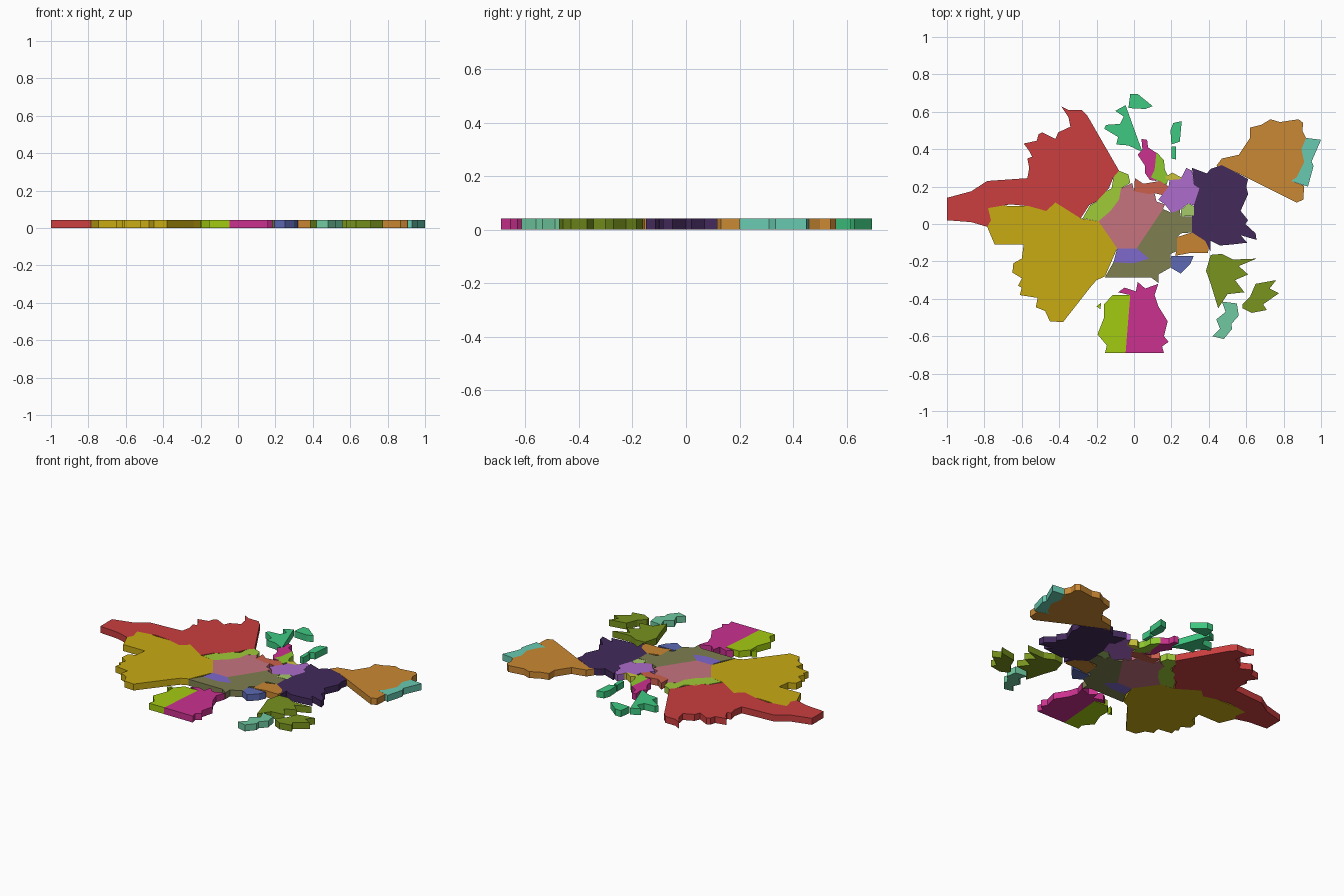
import bpy, bmesh

H = 0.042  # plate thickness


def paint(rgb):
    mat = bpy.data.materials.new("paint")
    mat.diffuse_color = [((c / 255 + .055) / 1.055) ** 2.4 for c in rgb] + [1]
    return mat


def region(name, rgb, *outlines):
    """Extrude one or more flat outlines (x, y, x, y ... in hundredths) into a plate."""
    bm = bmesh.new()
    for n in outlines:
        bm.faces.new([bm.verts.new((x / 100, y / 100, 0)) for x, y in zip(n[::2], n[1::2])])
    out = bmesh.ops.extrude_face_region(bm, geom=bm.faces[:])
    top = [v for v in out["geom"] if isinstance(v, bmesh.types.BMVert)]
    bmesh.ops.translate(bm, verts=top, vec=(0, 0, H))
    bmesh.ops.recalc_face_normals(bm, faces=bm.faces[:])
    mesh = bpy.data.meshes.new(name)
    bm.to_mesh(mesh)
    bm.free()
    mesh.materials.append(paint(rgb))
    bpy.context.collection.objects.link(bpy.data.objects.new(name, mesh))


# Large western regions
region("northwest_region", (203, 63, 64),
       [-100, 14, -87, 17.5, -78.5, 23, -57, 24.5, -56, 30, -57, 35, -54.5, 36, -56, 39,
        -59, 43, -52, 44.5, -51, 48, -49, 49, -42, 45.5, -40.5, 49, -34, 52, -35, 57,
        -39, 63, -35, 61, -28, 61, -25, 58, -8, 28.5, -11, 25, -13.5, 19, -20, 12,
        -24, 10, -28.5, 3, -42, 11.5, -47, 7, -56, 9.5, -66, 10.5, -78, 8.5,
        -76.5, 2, -78.5, -1.5, -87, 1, -100, 2])
region("southwest_region", (200, 171, 20),
       [-78, 8.5, -73, 10.5, -66, 9.5, -56, 9.5, -47, 7, -42, 11.5, -28.5, 3, -19, 1.5,
        -9, -13, -15.5, -28, -20, -30, -23.5, -34, -30.5, -43, -38, -52.5, -45, -52,
        -47.5, -46.5, -52.5, -44.5, -51.5, -39.5, -61, -38, -60, -34, -62, -33, -60, -29,
        -65, -26, -64.5, -21, -60, -18.5, -59, -11, -74.5, -11, -78.5, -1.5, -76.5, 2])

# Central cluster
region("west_strip", (160, 203, 56),
       [-27.5, 3, -23.5, 10, -20, 12, -18, 16, -12, 19, -11, 25, -8, 28.5, -3, 26.5,
        -2, 22, -7, 19, -8, 13, -12.5, 7, -19, 1.5])
region("central_west", (198, 116, 127),
       [-19, 1.5, -12.5, 7, -8, 13, -7, 19, -1, 22, 0, 17.5, 8, 16, 11, 16.5, 12, 12,
        16.5, 10.5, 15.5, 8, 1.5, -13, -9, -13])
region("central_east", (126, 127, 80),
       [15.5, 8, 20, 6, 24.5, 7.5, 25, 4, 31, 4, 31, -4.5, 25, -5, 23, -7, 23, -14.5,
        19.5, -16, 20, -23, 13, -27, 13, -31.5, 9, -28.5, -15.5, -28.5, -11, -20.5,
        0, -21, 8, -18.5, 1.5, -13])
region("central_wedge", (126, 104, 204),
       [-9, -13, 1.5, -13, 8, -18.5, 0, -21, -11, -20.5])
region("coral_patch", (203, 96, 76),
       [0, 17.5, .5, 24.5, 5, 21.5, 14, 23, 18.5, 20, 15, 15.5, 11, 16.5, 8, 16])
region("violet_patch", (173, 108, 203),
       [18.5, 20, 19, 23.5, 25, 24, 28, 30, 31, 28.5, 32, 21, 35, 19, 32, 10, 29, 11,
        24.5, 7.5, 20, 6, 16.5, 10.5, 13, 13, 15, 15.5])
region("pale_green_patch", (165, 200, 106), [25, 7.5, 29, 11, 32, 9.5, 32, 4.5, 25, 4])
region("yellow_patch", (203, 194, 58),
       [16.5, 25, 20.5, 27.5, 25, 25, 28, 27.5, 25, 24, 19, 23])
region("lime_patch", (141, 201, 46),
       [12, 38.5, 16, 34, 16.5, 29, 18.5, 25, 17.5, 21, 14, 22.5, 9, 25, 11, 29])
region("magenta_patch", (203, 49, 143),
       [4, 45.5, 7, 45, 7.5, 41, 12, 38, 11, 29, 12, 23, 8.5, 23.5, 6, 27, 6, 31,
        2, 37, 4.5, 40])

# Northern islands
region("north_islands", (63, 201, 130),
       [-4.5, 63.5, 4.5, 38.5, -3, 42, -9.5, 42.5, -8.5, 46.5, -16, 51, -15, 53,
        -7.5, 53.5, -5.5, 57.5, -10, 60.5],
       [-2, 69.5, 2, 69.5, 10, 63, 6, 61.5, -3, 62],
       [21, 54, 25.5, 55, 24.5, 44, 20, 42.5, 19.5, 50],
       [20, 41.5, 22.5, 41.5, 22.5, 34.5, 20, 35])

# Eastern regions
region("east_region", (67, 42, 91),
       [31, 30, 39, 27, 41, 29.5, 47, 31.5, 52, 29, 61, 24, 60, 20, 61, 16, 57, 7,
        61, 2, 59.5, 0, 65, -5, 65.5, -8.5, 57, -6, 60.5, -10, 52, -11, 46, -11.5,
        41, -9, 41, -15, 38, -9, 31, -4.5, 31, 4, 32, 10, 35, 19, 32, 21])
region("southeast_orange", (201, 134, 50),
       [23, -7, 31, -4.5, 38, -9, 40, -13, 39.5, -15.5, 30, -15.5, 22, -17, 23, -13])
region("southeast_blue", (92, 106, 180),
       [20, -17, 32, -17, 30, -21.5, 25, -26.5, 19, -23])
region("far_east_region", (202, 136, 51),
       [44, 31, 47, 35, 56, 37, 62, 46, 62, 51.5, 68, 53, 73, 56, 78, 54.5, 88, 56,
        90.5, 54, 90, 50, 92, 46, 89.5, 40, 91, 33, 87, 25, 84, 23, 91, 20.5,
        90.5, 13, 87, 11.5, 60, 25, 52, 29])
region("far_east_edge", (104, 202, 176),
       [92, 46, 100, 45, 95, 33.5, 96, 31, 93, 20, 84, 23, 87, 25, 91, 33, 89.5, 40])

# Southeastern islands
region("southeast_islands", (120, 147, 30),
       [41, -16.5, 47, -16, 53, -19, 65.5, -18.5, 56, -22.5, 61, -27, 54, -30,
        59, -36.5, 50, -37.5, 45, -45, 41, -32, 38.5, -25],
       [58, -43, 62, -39, 65, -32, 76, -30, 72.5, -34.5, 77.5, -37, 69, -43,
        71, -46, 63, -47.5, 58, -45])
region("southeast_teal_island", (112, 200, 161),
       [47, -41.5, 55, -42.5, 56, -49, 52, -53.5, 52.5, -56, 48, -61.5, 42, -60,
        46, -56, 44, -51, 49, -47])

# Southern pair
region("south_lime", (163, 203, 17),
       [-11.5, -38, -2, -38, -4.5, -69, -15.5, -69, -14.5, -65, -19.5, -59, -16, -50, -16, -43],
       [-20, -44, -17.5, -42, -18, -45.5])
region("south_magenta", (203, 49, 144),
       [-2, -38, -8.5, -36.5, -5, -34, 1, -36, 2, -31, 6, -34.5, 13, -32, 11, -38,
        13, -44, 18, -52, 16, -60, 18.5, -63, 15, -65.5, 16, -69, -4.5, -69])
